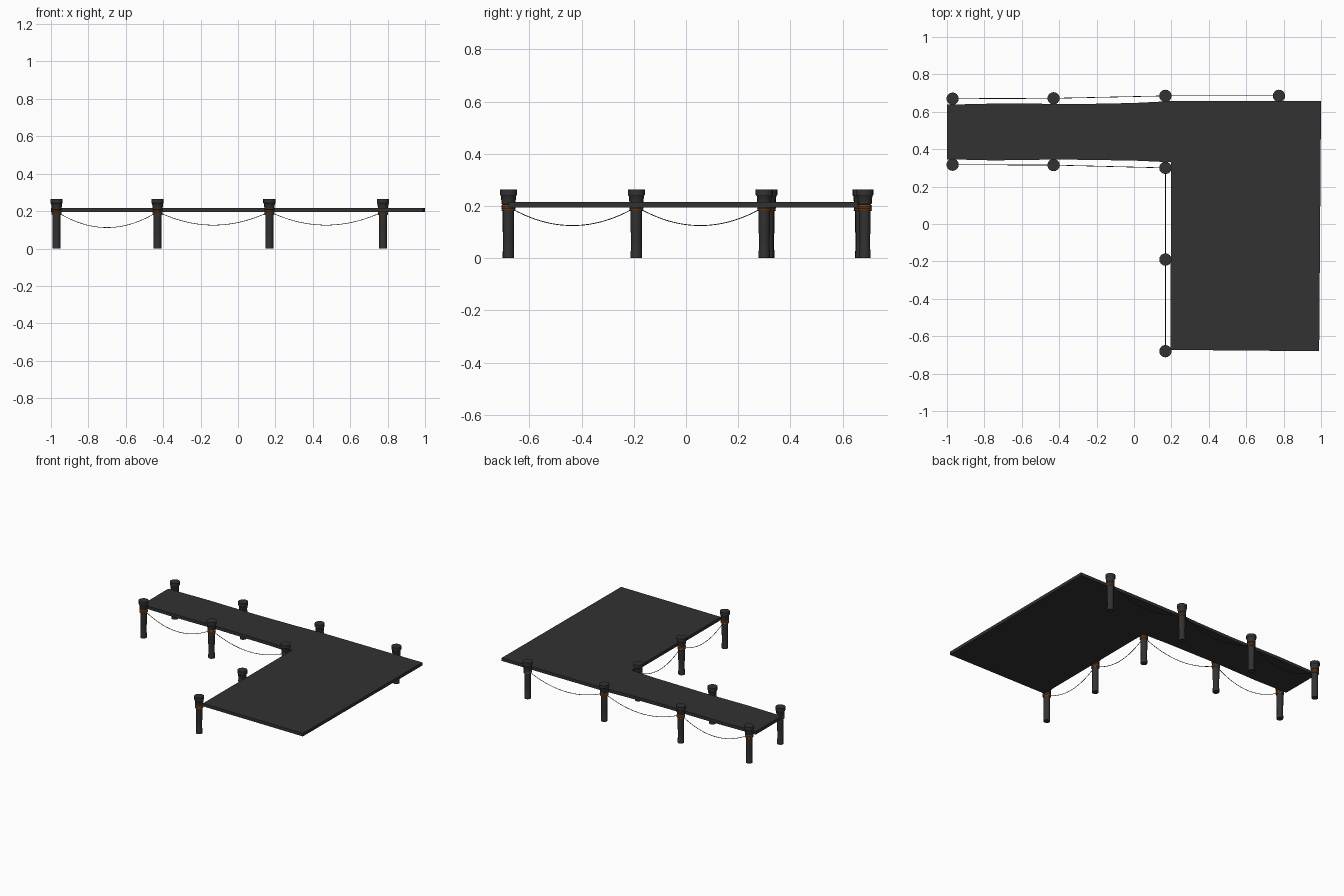
import bpy, bmesh, math
from mathutils import Vector

if "Cube" in bpy.data.objects:
    bpy.data.objects.remove(bpy.data.objects["Cube"])


def material(name, rgb):
    m = bpy.data.materials.new(name)
    m.diffuse_color = (*rgb, 1)
    m.use_nodes = True
    m.node_tree.nodes["Principled BSDF"].inputs["Base Color"].default_value = m.diffuse_color
    return m


dark = material("dark_wood", (0.032, 0.032, 0.032))
tan = material("rope_tan", (0.26, 0.10, 0.03))
brown = material("rope_brown", (0.07, 0.035, 0.015))


def make_object(name, bm, mat, smooth=True):
    bmesh.ops.recalc_face_normals(bm, faces=bm.faces)
    me = bpy.data.meshes.new(name)
    bm.to_mesh(me)
    bm.free()
    me.materials.append(mat)
    ob = bpy.data.objects.new(name, me)
    bpy.context.collection.objects.link(ob)
    if smooth:
        bpy.ops.object.select_all(action='DESELECT')
        ob.select_set(True)
        bpy.context.view_layer.objects.active = ob
        bpy.ops.object.shade_smooth_by_angle(angle=math.radians(35))
    return ob


def lathe(name, profile, x, y, mat, closed=False, sides=16):
    """Revolve (radius, z) points; cap the ends unless the profile is a loop."""
    bm = bmesh.new()
    rings = [[bm.verts.new((x + r * math.cos(2 * math.pi * i / sides),
                            y + r * math.sin(2 * math.pi * i / sides), z))
              for i in range(sides)] for r, z in profile]
    pairs = list(zip(rings, rings[1:])) + ([(rings[-1], rings[0])] if closed else [])
    for a, b in pairs:
        for i in range(sides):
            j = (i + 1) % sides
            bm.faces.new((a[i], a[j], b[j], b[i]))
    if not closed:
        bm.faces.new(rings[0])
        bm.faces.new(rings[-1])
    return make_object(name, bm, mat)


def hanging_rope(name, a, b, low, top=0.197, radius=0.0018, steps=24, sides=6):
    """Tube sagging as a parabola between two posts."""
    a, b = Vector((*a, 0)), Vector((*b, 0))
    along = (b - a).normalized()
    side = Vector((-along.y, along.x, 0))
    span = (b - a).length
    bm = bmesh.new()
    rings = []
    for k in range(steps + 1):
        t = k / steps
        u = 2 * t - 1
        p = a.lerp(b, t) + Vector((0, 0, low + (top - low) * u * u))
        slope = (top - low) * 4 * u / span
        up = (Vector((0, 0, 1)) - along * slope).normalized()
        rings.append([bm.verts.new(p + radius * (side * math.cos(2 * math.pi * i / sides)
                                                 + up * math.sin(2 * math.pi * i / sides)))
                      for i in range(sides)])
    for r, s in zip(rings, rings[1:]):
        for i in range(sides):
            j = (i + 1) % sides
            bm.faces.new((r[i], r[j], s[j], s[i]))
    bm.faces.new(rings[0])
    bm.faces.new(rings[-1])
    make_object(name, bm, brown)


# L-shaped deck with slightly uneven edges
outline = [(-1, 0.638), (-0.7, 0.645), (-0.3, 0.641), (0, 0.647), (0.2, 0.657),
           (1, 0.657), (0.99, -0.68), (0.195, -0.673), (0.198, 0.33),
           (0, 0.339), (-0.4, 0.345), (-0.75, 0.34), (-1, 0.346)]
bm = bmesh.new()
face = bm.faces.new([bm.verts.new((x, y, 0.194)) for x, y in outline])
ext = bmesh.ops.extrude_face_region(bm, geom=[face])
bmesh.ops.translate(bm, vec=(0, 0, 0.022),
                    verts=[v for v in ext["geom"] if isinstance(v, bmesh.types.BMVert)])
make_object("deck", bm, dark, smooth=False)

# Mooring posts along the back and the inner edges
back = [(-0.97, 0.67), (-0.43, 0.672), (0.168, 0.685), (0.775, 0.685)]
inner = [(-0.97, 0.317), (-0.43, 0.315), (0.168, 0.30), (0.168, -0.19), (0.168, -0.68)]
post_profile = [(0.022, 0), (0.022, 0.025), (0.0205, 0.035), (0.0205, 0.09),
                (0.022, 0.10), (0.022, 0.205), (0.0265, 0.208),
                (0.029, 0.238), (0.033, 0.243), (0.033, 0.264)]
for n, (x, y) in enumerate(back + inner):
    lathe(f"post_{n}", post_profile, x, y, dark)
    # Three turns of rope lashed around each post
    for k in range(3):
        zc = 0.184 + 0.008 * k
        ring = [(0.0235 + 0.0042 * math.cos(math.pi * i / 3),
                 zc + 0.0042 * math.sin(math.pi * i / 3)) for i in range(6)]
        lathe(f"post_lashing_{n}_{k}", ring, x, y, tan, closed=True)

# Ropes sagging from post to post
for row_name, row in (("back", back), ("inner", inner)):
    for n, (a, b) in enumerate(zip(row, row[1:])):
        hanging_rope(f"{row_name}_rope_{n}", a, b, 0.112 if n == 0 else 0.125)
